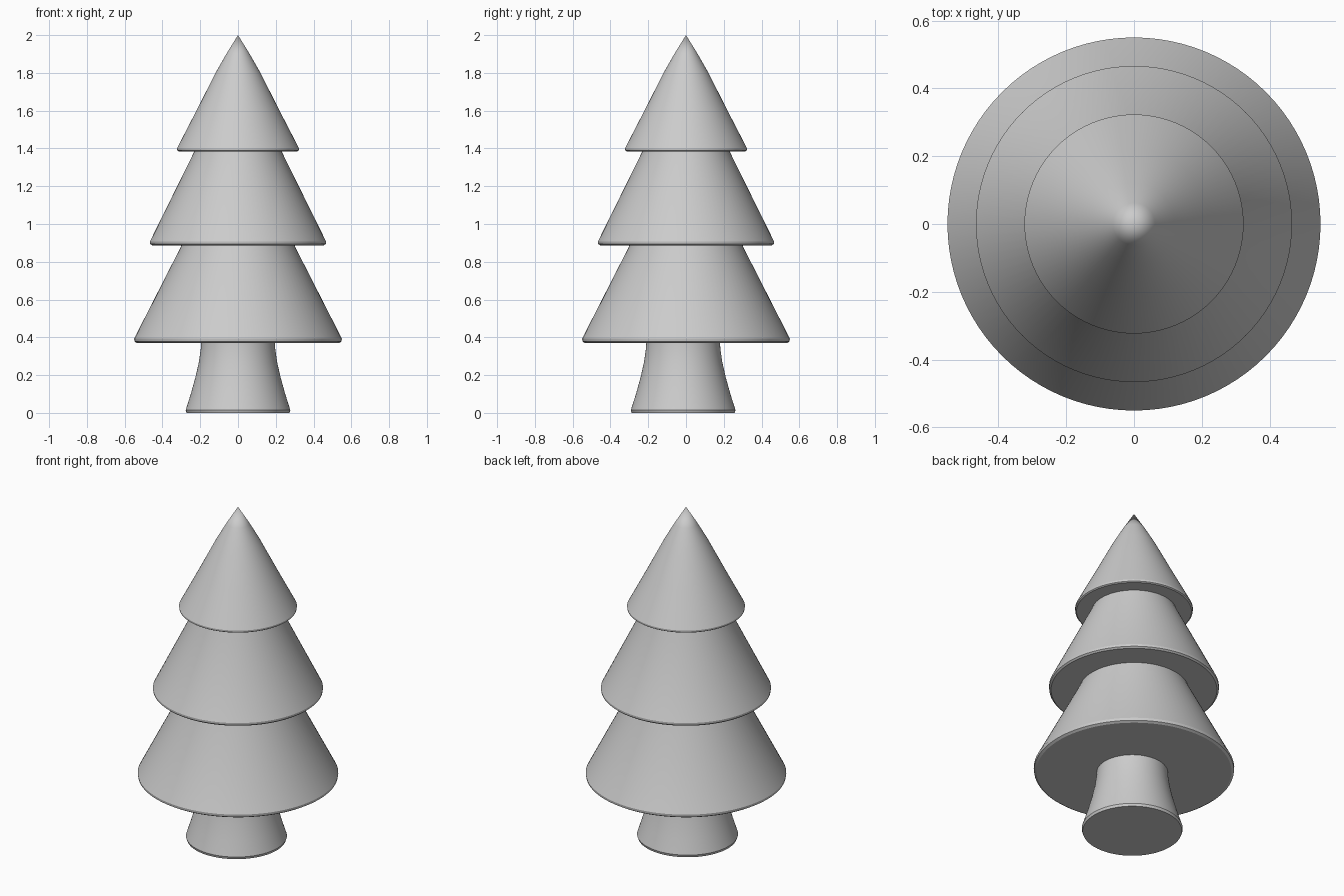
import bpy, bmesh
from math import radians, tau, cos, sin

if "Cube" in bpy.data.objects:
    bpy.data.objects.remove(bpy.data.objects["Cube"])

SIDES = 96


def lathe(name, profile, y=0.0):
    """Revolve (radius, z) points about z; radius 0 makes a pole, open ends are capped."""
    bm = bmesh.new()
    rings = []
    for r, z in profile:
        if r == 0:
            rings.append([bm.verts.new((0, y, z))])
        else:
            rings.append([bm.verts.new((r * cos(tau * i / SIDES), y + r * sin(tau * i / SIDES), z))
                          for i in range(SIDES)])
    for a, b in zip(rings, rings[1:]):
        for i in range(SIDES):
            j = (i + 1) % SIDES
            if len(b) == 1:
                bm.faces.new((a[i], a[j], b[0]))
            else:
                bm.faces.new((a[i], a[j], b[j], b[i]))
    for end in (rings[0], rings[-1]):
        if len(end) > 1:
            bm.faces.new(end)
    bmesh.ops.recalc_face_normals(bm, faces=bm.faces)
    mesh = bpy.data.meshes.new(name)
    bm.to_mesh(mesh)
    bm.free()
    obj = bpy.data.objects.new(name, mesh)
    bpy.context.collection.objects.link(obj)
    bpy.ops.object.select_all(action='DESELECT')
    obj.select_set(True)
    bpy.context.view_layer.objects.active = obj
    bpy.ops.object.shade_smooth_by_angle(angle=radians(30))
    return obj


# Flared trunk, set slightly toward the front
lathe("trunk", [(0.272, 0), (0.277, 0.015), (0.25, 0.10), (0.225, 0.19),
                (0.207, 0.27), (0.197, 0.34), (0.195, 0.375)], y=-0.015)

# Three foliage tiers with thin bevelled rims
lathe("lower_foliage", [(0.535, 0.37), (0.548, 0.378), (0.55, 0.393),
                        (0.302, 0.88), (0.299, 0.892)])
lathe("middle_foliage", [(0.455, 0.887), (0.465, 0.895), (0.466, 0.908),
                         (0.233, 1.38), (0.231, 1.39)])
lathe("top_foliage", [(0.315, 1.385), (0.322, 1.39), (0.323, 1.401),
                      (0.22, 1.60), (0.119, 1.80), (0.062, 1.90), (0, 2.0)])
